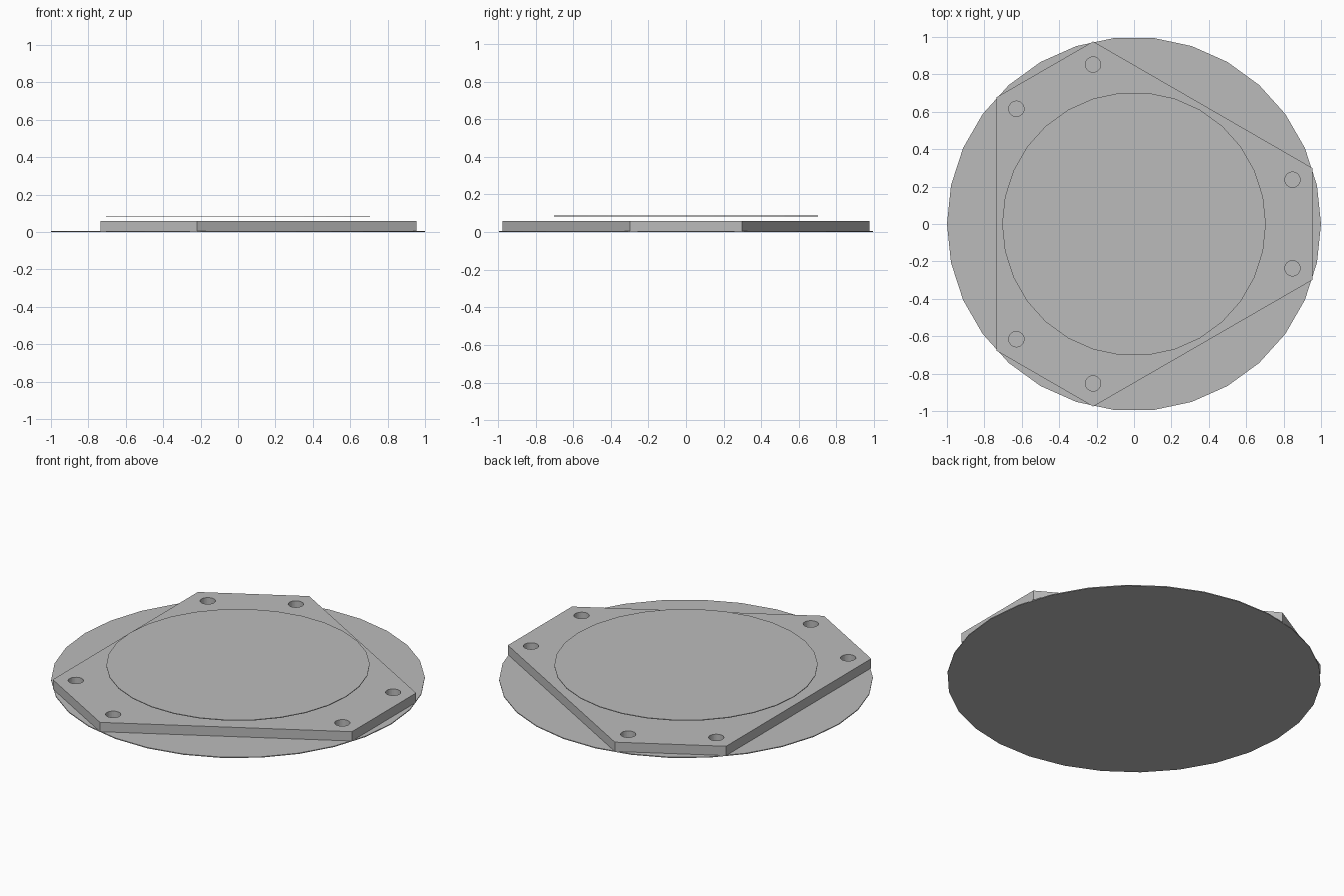
import bpy, bmesh
from math import cos, sin, radians

cube = bpy.data.objects.get("Cube")
if cube:
    bpy.data.objects.remove(cube, do_unlink=True)

gray = bpy.data.materials.new("gray")
gray.use_nodes = True
color = (0.5, 0.5, 0.5, 1)
gray.diffuse_color = color
gray.node_tree.nodes["Principled BSDF"].inputs["Base Color"].default_value = color

SIDES = 30


def polar(radius, degrees):
    a = radians(degrees)
    return radius * cos(a), radius * sin(a)


def circle(radius, center=(0, 0), sides=SIDES):
    ring = [polar(radius, 360 * i / sides) for i in range(sides)]
    return [(center[0] + x, center[1] + y) for x, y in ring]


def plate(name, outline, bottom, top, holes=()):
    """Flat plate with straight walls, extruded from an outline with holes."""
    bm = bmesh.new()
    edges = []
    for loop in [outline, *holes]:
        verts = [bm.verts.new((x, y, bottom)) for x, y in loop]
        edges += [bm.edges.new((v, verts[i - 1])) for i, v in enumerate(verts)]
    if holes:
        bmesh.ops.triangle_fill(bm, edges=edges, use_beauty=True, normal=(0, 0, 1))
    else:
        bm.faces.new(bm.verts)
    result = bmesh.ops.extrude_face_region(bm, geom=bm.faces[:], use_keep_orig=True)
    for item in result["geom"]:
        if isinstance(item, bmesh.types.BMVert):
            item.co.z = top
    bmesh.ops.recalc_face_normals(bm, faces=bm.faces[:])
    mesh = bpy.data.meshes.new(name)
    bm.to_mesh(mesh)
    bm.free()
    mesh.materials.append(gray)
    obj = bpy.data.objects.new(name, mesh)
    bpy.context.collection.objects.link(obj)
    return obj


# Three pairs of corners and three pairs of bolt holes
corners = [polar(1, turn + side * 17.4) for turn in (0, 120, 240) for side in (-1, 1)]
holes = [circle(0.041, polar(0.88, turn + side * 15.6))
         for turn in (0, 120, 240) for side in (-1, 1)]

# Thin round base, drilled six-sided flange and the thin disc above it
plate("base_disc", circle(1), 0, 0.005)
plate("mounting_flange", corners, 0.005, 0.06, holes)
plate("upper_disc", circle(0.705), 0.083, 0.087)
